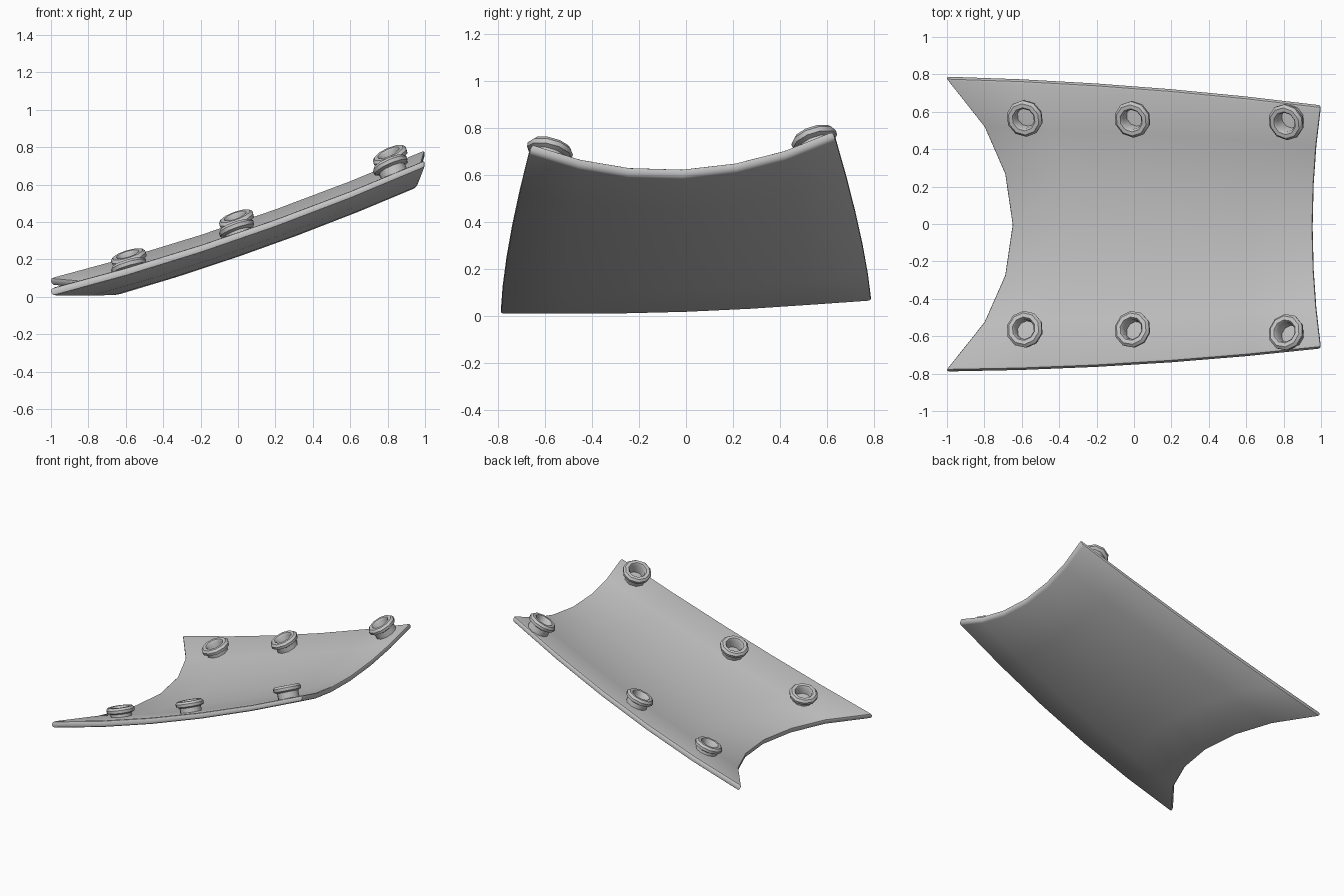
import bpy, bmesh, math
from mathutils import Vector

if "Cube" in bpy.data.objects:
    bpy.data.objects.remove(bpy.data.objects["Cube"])

THICK = 0.045
V_STEPS = [-1, -0.67, -0.35, 0, 0.35, 0.67, 1]
LEFT_X = {0: -0.64, 0.35: -0.68, 0.67: -0.79, 1: -0.998}
U_COUNT = 6

grey = bpy.data.materials.new("plain grey")
grey.diffuse_color = (0.55, 0.55, 0.55, 1)
grey.use_nodes = True
grey.node_tree.nodes["Principled BSDF"].inputs["Base Color"].default_value = grey.diffuse_color


def half_width(x):
    return 0.749 - 0.0685 * x - 0.0255 * x * x


def shift(x):
    return -0.0075 * (x + 1)


def surface(x, v):
    """Point on the underside: rising, dished across, slightly tilted."""
    z = 0.214 + 0.345 * x + 0.045 * x * x + 0.117 * v * v + 0.028 * v
    return Vector((x, v * half_width(x) + shift(x), z))


def normal(x, v):
    e = 0.01
    dx = surface(x + e, v) - surface(x - e, v)
    dv = surface(x, v + e) - surface(x, v - e)
    return dx.cross(dv).normalized()


def finish(name, bm, angle):
    bmesh.ops.recalc_face_normals(bm, faces=bm.faces[:])
    mesh = bpy.data.meshes.new(name)
    bm.to_mesh(mesh)
    bm.free()
    mesh.materials.append(grey)
    obj = bpy.data.objects.new(name, mesh)
    bpy.context.collection.objects.link(obj)
    bpy.ops.object.select_all(action='DESELECT')
    obj.select_set(True)
    bpy.context.view_layer.objects.active = obj
    bpy.ops.object.shade_smooth_by_angle(angle=math.radians(angle))
    return obj


# Curved plate: lower and upper skins joined by a rim, rim edges rounded
bm = bmesh.new()
low, high = [], []
for v in V_STEPS:
    x0, x1 = LEFT_X[abs(v)], 0.955 + 0.045 * v * v
    a, b = [], []
    for i in range(U_COUNT):
        s = i / (U_COUNT - 1)
        x = x0 + (x1 - x0) * s
        p, n = surface(x, v), normal(x, v)
        a.append(bm.verts.new(p))
        top = p + n * THICK
        top.x += 0.018 * s      # right end stands more upright
        top.x = min(top.x, 1.0)
        b.append(bm.verts.new(top))
    low.append(a)
    high.append(b)
rows, cols = len(V_STEPS), U_COUNT
for grid in (low, high):
    for j in range(rows - 1):
        for i in range(cols - 1):
            bm.faces.new((grid[j][i], grid[j][i + 1], grid[j + 1][i + 1], grid[j + 1][i]))
border = ([(0, i) for i in range(cols)] + [(j, cols - 1) for j in range(1, rows)]
          + [(rows - 1, i) for i in range(cols - 2, -1, -1)]
          + [(j, 0) for j in range(rows - 2, 0, -1)])
for (j, i), (k, l) in zip(border, border[1:] + border[:1]):
    bm.faces.new((low[j][i], low[k][l], high[k][l], high[j][i]))
bmesh.ops.recalc_face_normals(bm, faces=bm.faces[:])
sharp = [e for e in bm.edges if e.calc_face_angle(0) > math.radians(40)]
bmesh.ops.bevel(bm, geom=sharp, offset=0.014, segments=2, profile=0.5, affect='EDGES')
finish("curved_plate", bm, 40)


def grommet(name, cx, cy, h):
    """Hollow flanged ring standing square to the plate."""
    n = normal(cx, (cy - shift(cx)) / half_width(cx))
    x, y = cx - n.x * h, cy - n.y * h
    v = (y - shift(x)) / half_width(x)
    n = normal(x, v)
    base = surface(x, v) + n * THICK
    base.x, base.y = x, y
    # the skin is read straight above the underside point
    base.z = surface(x, v).z + THICK / n.z
    turn = n.to_track_quat('Z', 'Y')
    profile = [(0.076, -0.025), (0.076, h - 0.045), (0.098, h - 0.035),
               (0.1, h - 0.015), (0.086, h), (0.064, h), (0.054, h - 0.015),
               (0.054, -0.025)]
    sides = 10
    bm = bmesh.new()
    rings = []
    for r, z in profile:
        rings.append([bm.verts.new(base + turn @ Vector((
            r * math.cos(2 * math.pi * k / sides),
            r * math.sin(2 * math.pi * k / sides), z))) for k in range(sides)])
    for a, b in zip(rings, rings[1:] + rings[:1]):
        for k in range(sides):
            m = (k + 1) % sides
            bm.faces.new((a[k], a[m], b[m], b[k]))
    finish(name, bm, 40)


# Six grommets, three along each long side
for label, x, y_front, y_back, h in (("lower", -0.59, -0.56, 0.56, 0.068),
                                     ("middle", -0.015, -0.56, 0.555, 0.08),
                                     ("upper", 0.805, -0.575, 0.54, 0.085)):
    grommet("front_" + label + "_grommet", x, y_front, h)
    grommet("back_" + label + "_grommet", x, y_back, h)
